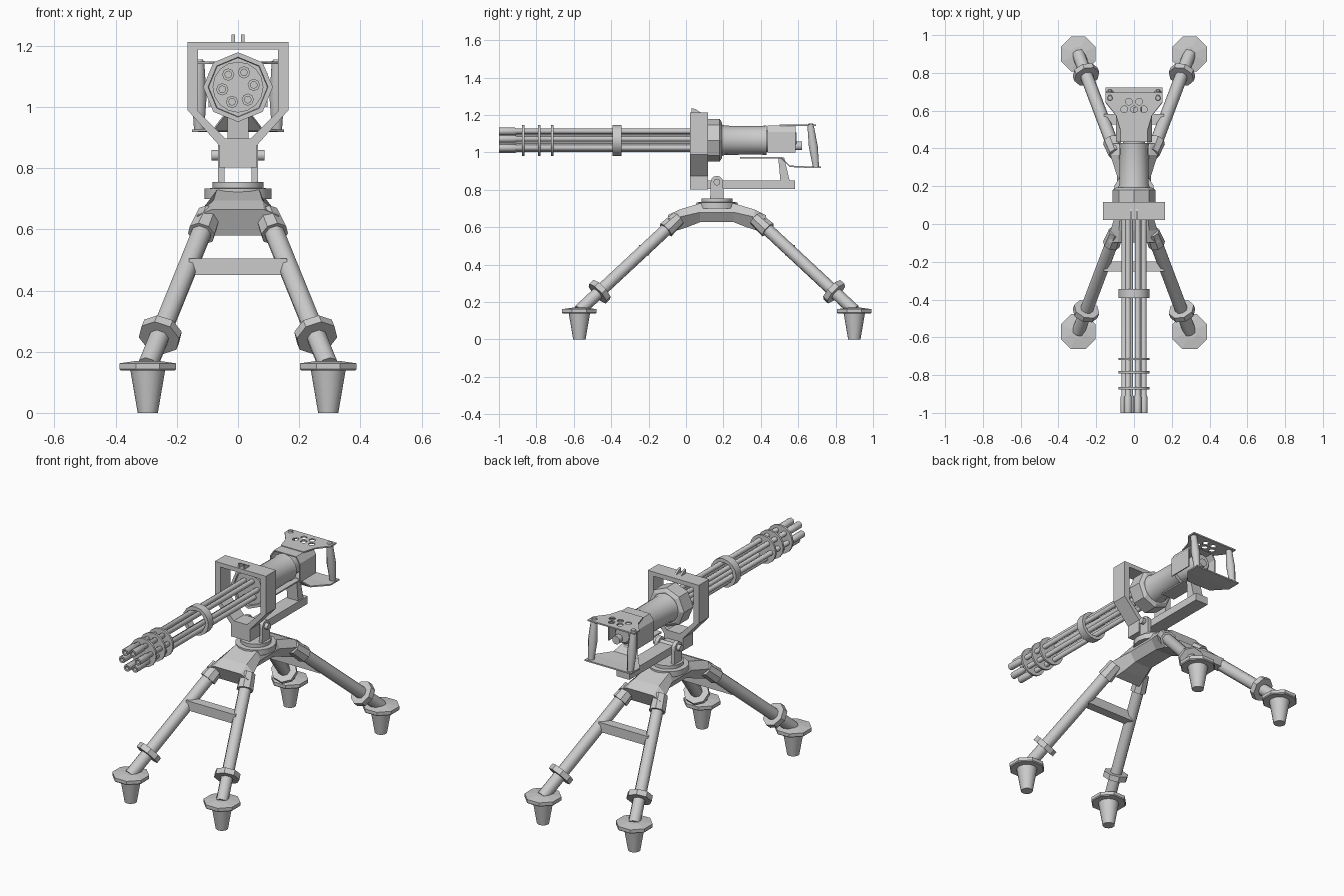
import bpy, bmesh, math
from mathutils import Vector

if "Cube" in bpy.data.objects:
    bpy.data.objects.remove(bpy.data.objects["Cube"])

CY, GZ = 0.165, 1.065          # mount centre in y, height of the barrel axis
Y = Vector((0, 1, 0))
Z = Vector((0, 0, 1))
smooth = []


def mesh(name, verts, faces):
    me = bpy.data.meshes.new(name)
    me.from_pydata([tuple(v) for v in verts], [], faces)
    bm = bmesh.new()
    bm.from_mesh(me)
    bmesh.ops.remove_doubles(bm, verts=bm.verts, dist=1e-5)
    bmesh.ops.recalc_face_normals(bm, faces=bm.faces)
    bm.to_mesh(me)
    bm.free()
    ob = bpy.data.objects.new(name, me)
    bpy.context.collection.objects.link(ob)
    return ob


def loft(name, rings, closed=False):
    n, m = len(rings[0]), len(rings)
    verts = [v for r in rings for v in r]
    faces = []
    for i in range(m if closed else m - 1):
        a, b = i * n, (i + 1) % m * n
        faces += [(a + j, a + (j + 1) % n, b + (j + 1) % n, b + j) for j in range(n)]
    if not closed:
        faces += [tuple(range(n)), tuple(range((m - 1) * n, m * n))]
    return mesh(name, verts, faces)


def lathe(name, pts, n, origin, axis=Z, phase=0.0, closed=False, soft=True):
    """Revolve (radius, distance) points about an axis."""
    q = Z.rotation_difference(axis)
    rings = []
    for r, h in pts:
        r = max(r, 0.0005)
        rings.append([Vector(origin) + q @ Vector((r * math.cos(phase + math.tau * k / n),
                      r * math.sin(phase + math.tau * k / n), h)) for k in range(n)])
    ob = loft(name, rings, closed)
    if soft:
        smooth.append(ob)
    return ob


def tube(name, p, q, r, n=8, soft=True):
    d = Vector(q) - Vector(p)
    return lathe(name, [(r, 0), (r, d.length)], n, p, d.normalized(), math.pi / n, soft=soft)


def ring(name, r_in, r_out, h0, h1, n, origin, axis, phase=0.0, soft=True):
    return lathe(name, [(r_in, h0), (r_out, h0), (r_out, h1), (r_in, h1)], n, origin, axis, phase, True, soft)


def box(name, x0, x1, y0, y1, z0, z1):
    return loft(name, [[(x0, y0, z), (x1, y0, z), (x1, y1, z), (x0, y1, z)] for z in (z0, z1)])


def prism_y(name, prof, y0, y1):
    return loft(name, [[(x, y, z) for x, z in prof] for y in (y0, y1)])


def prism_x(name, prof, x0, x1):
    return loft(name, [[(x, y, z) for y, z in prof] for x in (x0, x1)])


def prism_z(name, prof, z0, z1):
    return loft(name, [[(x, y, z) for x, y in prof] for z in (z0, z1)])


# Barrel cluster with stepped hollow muzzles
for k in range(6):
    a = math.radians(8 + 60 * k)
    lathe("barrel", [(0, -.94), (.011, -.94), (.011, -1), (.02, -1), (.02, -.915), (.0145, -.905), (.0145, .11)],
          8, (.052 * math.cos(a), 0, GZ + .052 * math.sin(a)), Y)
for y in (-.87, -.785, -.715):
    lathe("barrel_disc", [(0, -.006), (.083, -.006), (.083, .006), (0, .006)], 16, (0, y, GZ), Y)
ring("barrel_collar", .062, .083, -.392, -.345, 16, (0, 0, GZ), Y)

# Receiver: octagonal front housing, round body and rear drum
lathe("receiver_front", [(0, .105), (.096, .105), (.098, .095), (.114, .095), (.114, .18), (.095, .192), (0, .192)],
      8, (0, 0, GZ), Y, soft=False)
lathe("receiver_body", [(0, .18), (.088, .18), (.078, .21), (.076, .40), (.08, .43), (0, .43)], 16, (0, 0, GZ), Y)
lathe("rear_drum", [(0, .42), (.058, .42), (.058, .575), (.045, .59), (0, .59)], 12, (0, 0, GZ - .005), Y)
tube("rear_knob", (.02, .58, 1.035), (.02, .62, 1.035), .025, 8)

# Yoke frame around the receiver
half_out = [(.165, 1.213), (.165, .99), (.062, .875), (.062, .802)]
half_in = [(.13, 1.188), (.13, .985), (.042, .897), (.042, .897)]
outer = half_out + [(-x, z) for x, z in half_out[::-1]]
inner = half_in + [(-x, z) for x, z in half_in[::-1]]
loft("yoke_frame", [[(x, y, z) for x, z in p] for p, y in
                    ((outer, .022), (outer, .117), (inner, .117), (inner, .022))], closed=True)

# Front sight prongs
for s in (-1, 1):
    prism_x("sight_prong", [(.03, 1.21), (.03, 1.237), (.05, 1.232), (.085, 1.21)], s * .016 - .006, s * .016 + .006)

# Cradle rail and rear support post
box("cradle_rail", -.042, .042, .1, .583, .805, .85)
prism_x("rear_post", [(.505, .845), (.555, .845), (.525, .972), (.493, .972)], -.035, .035)

# Rear cover folded over the drum
cover_out = [(.096, 1.0), (.096, 1.11), (.072, 1.145), (-.072, 1.145), (-.096, 1.11), (-.096, 1.0)]
cover_in = [(-.09, 1.0), (-.09, 1.107), (-.069, 1.139), (.069, 1.139), (.09, 1.107), (.09, 1.0)]
prism_y("rear_cover", cover_out + cover_in, .435, .585)

# Flared top plate with five drilled holes
flare = [(.073, .50), (.095, .575), (.15, .645), (.15, .695)]
plate = prism_z("top_plate", flare + [(-x, y) for x, y in flare[::-1]], 1.141, 1.149)
holes = [(-.052, .607), (0, .607), (.052, .607), (-.027, .648), (.027, .648)]
for x, y in holes:
    cut = lathe("hole_cutter", [(.018, 0), (.018, .1)], 10, (x, y, 1.1), soft=False)
    cut.hide_render = True
    mod = plate.modifiers.new("hole", 'BOOLEAN')
    mod.operation, mod.object = 'DIFFERENCE', cut
    bpy.context.view_layer.objects.active = plate
    bpy.ops.object.modifier_apply(modifier=mod.name)
    bpy.data.objects.remove(cut)

# Bent lower grip bracket
path = [(.29, .972, .045), (.51, .972, .045), (.555, .926, .08), (.64, .922, .15), (.722, .922, .15)]
loft("grip_bracket", [[(-w, y, z - .004), (w, y, z - .004), (w, y, z + .004), (-w, y, z + .004)]
                      for y, z, w in path])

# Hand grips with bolts on the top plate
for s in (-1, 1):
    d = Vector((0, .03, -.228))
    lathe("hand_grip", [(.018, 0), (.02, .03), (.026, .12), (.02, .2), (.018, .23)], 8,
          (s * .127, .665, 1.15), d.normalized(), math.pi / 8)
    lathe("grip_bolt", [(.016, 0), (.012, .008)], 8, (s * .127, .667, 1.147))

# Swivel turntable, lugs and pivot pin
lathe("swivel_base", [(.11, .70), (.11, .733), (.083, .735), (.083, .755)], 16, (0, CY, 0))
arc = [(CY + .033 * math.cos(math.pi * k / 6), .842 + .033 * math.sin(math.pi * k / 6)) for k in range(7)]
for s in (-1, 1):
    prism_x("pivot_lug", [(CY - .036, .75), (CY + .036, .75)] + arc, s * .044, s * .066)
tube("pivot_pin", (-.087, CY, .842), (.087, CY, .842), .018, 12)

# Arched tripod bridge: offset, half widths (top, middle, bottom), heights
sections = [(.262, .085, .135, .085, .665, .645, .58), (.20, .08, .125, .07, .695, .655, .60),
            (.09, .07, .09, .055, .728, .68, .627)]
rings = []
for s in (-1, 1):
    for o, wt, wm, wb, zt, zm, zb in (sections if s < 0 else sections[::-1]):
        ym = CY + s * o
        yb = CY + s * (o - (.04 if o > .1 else 0))
        rings.append([(wt, ym, zt), (wm, ym, zm), (wb, yb, zb), (-wb, yb, zb), (-wm, ym, zm), (-wt, ym, zt)])
loft("tripod_bridge", rings)

# Four legs with sockets, rings and feet, and a crossbar for each pair
for sy in (-1, 1):
    for sx in (-1, 1):
        top = Vector((sx * .10, CY + sy * .22, .635))
        foot = Vector((sx * .295, CY + sy * .735, .155))
        d = (foot - top).normalized()
        tube("leg", top, foot, .034)
        lathe("leg_socket", [(.04, -.02), (.046, .075)], 8, top, d, math.pi / 8, soft=False)
        c = top.lerp(foot, .79)
        ring("leg_ring", .03, .07, -.016, .016, 8, c, d, math.pi / 8, soft=False)
        base = (foot.x, foot.y, 0)
        lathe("foot_plate", [(.095, .138), (.1, .143), (.1, .162), (.04, .17)], 8, base, Z, math.pi / 8, soft=False)
        lathe("foot_spike", [(.033, 0), (.057, .14)], 16, base)
    yb = CY + sy * .39
    box("leg_crossbar", -.16, .16, yb - .027, yb + .027, .45, .505)

# Smooth the rounded parts, keep their edges sharp
bpy.ops.object.select_all(action='DESELECT')
for ob in smooth:
    ob.select_set(True)
bpy.context.view_layer.objects.active = smooth[0]
bpy.ops.object.shade_smooth_by_angle(angle=math.radians(50))
